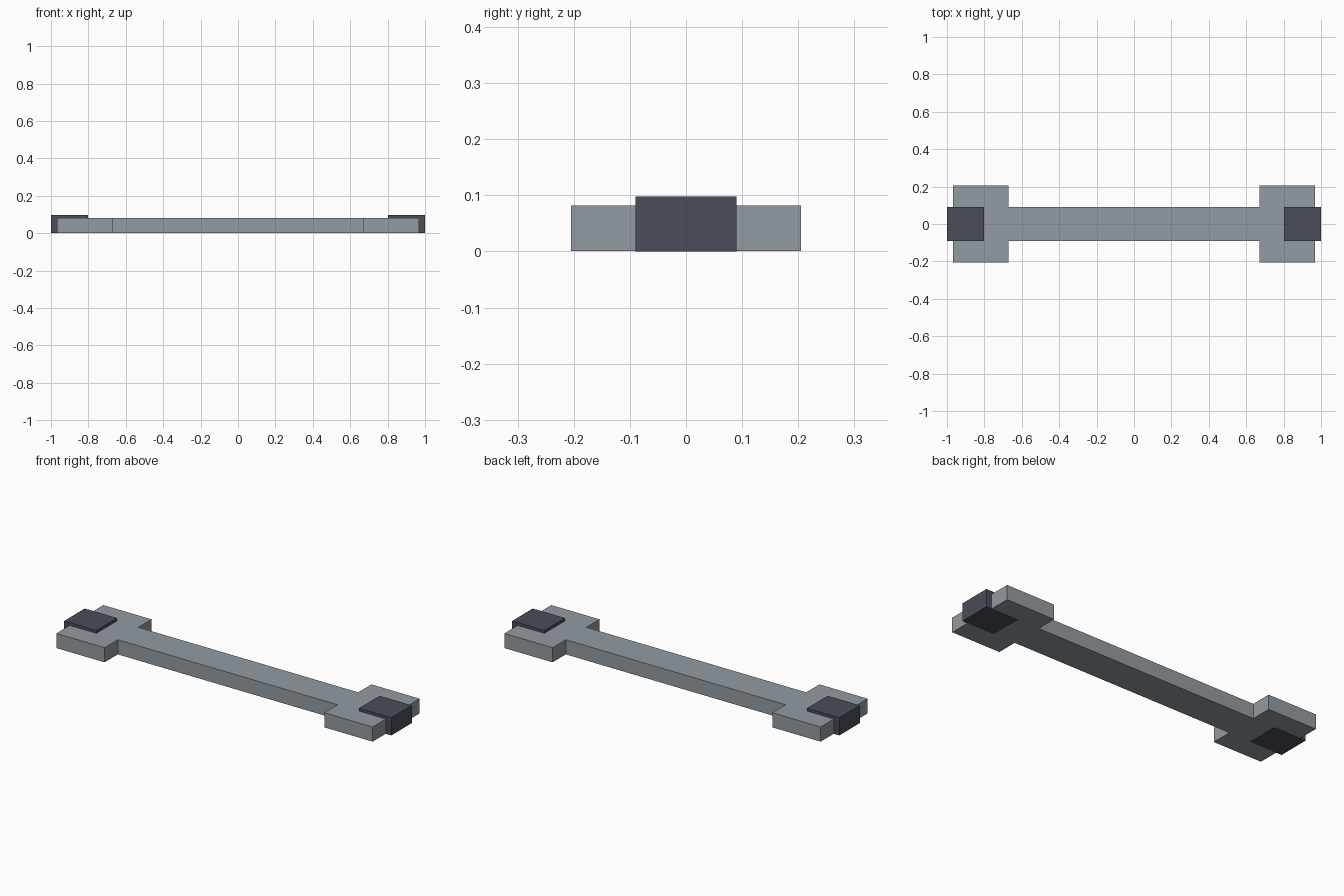
import bpy
import bmesh

if "Cube" in bpy.data.objects:
    bpy.data.objects.remove(bpy.data.objects["Cube"])


def material(name, colour):
    m = bpy.data.materials.new(name)
    m.diffuse_color = (*colour, 1)
    m.use_nodes = True
    m.node_tree.nodes["Principled BSDF"].inputs["Base Color"].default_value = m.diffuse_color
    return m


GREY = material("light steel grey", (0.29, 0.33, 0.36))
DARK = material("dark slate", (0.067, 0.075, 0.095))


def extrude_outline(name, outline, z0, z1, mat):
    """Solid made by raising a flat outline from z0 to z1."""
    bm = bmesh.new()
    face = bm.faces.new([bm.verts.new((x, y, z0)) for x, y in outline])
    result = bmesh.ops.extrude_face_region(bm, geom=[face])
    top = [v for v in result["geom"] if isinstance(v, bmesh.types.BMVert)]
    bmesh.ops.translate(bm, verts=top, vec=(0, 0, z1 - z0))
    bmesh.ops.recalc_face_normals(bm, faces=bm.faces)
    mesh = bpy.data.meshes.new(name)
    bm.to_mesh(mesh)
    bm.free()
    mesh.materials.append(mat)
    obj = bpy.data.objects.new(name, mesh)
    bpy.context.collection.objects.link(obj)
    return obj


BAR_Y = 0.09                      # half width of bar and end blocks
PLATE_IN, PLATE_OUT, PLATE_Y = 0.672, 0.967, 0.205

# Bar with a wide plate at each end, one solid
half = [(PLATE_IN, -BAR_Y), (PLATE_IN, -PLATE_Y), (PLATE_OUT, -PLATE_Y),
        (PLATE_OUT, PLATE_Y), (PLATE_IN, PLATE_Y), (PLATE_IN, BAR_Y)]
extrude_outline("bar_with_end_plates", half + [(-x, -y) for x, y in half],
                0.001, 0.082, GREY)

# Dark blocks set into both ends
for side, label in ((-1, "left"), (1, "right")):
    a, b = side * 0.803, side * 1.0
    extrude_outline(f"{label}_end_block",
                    [(a, -BAR_Y), (b, -BAR_Y), (b, BAR_Y), (a, BAR_Y)],
                    0.0, 0.098, DARK)
